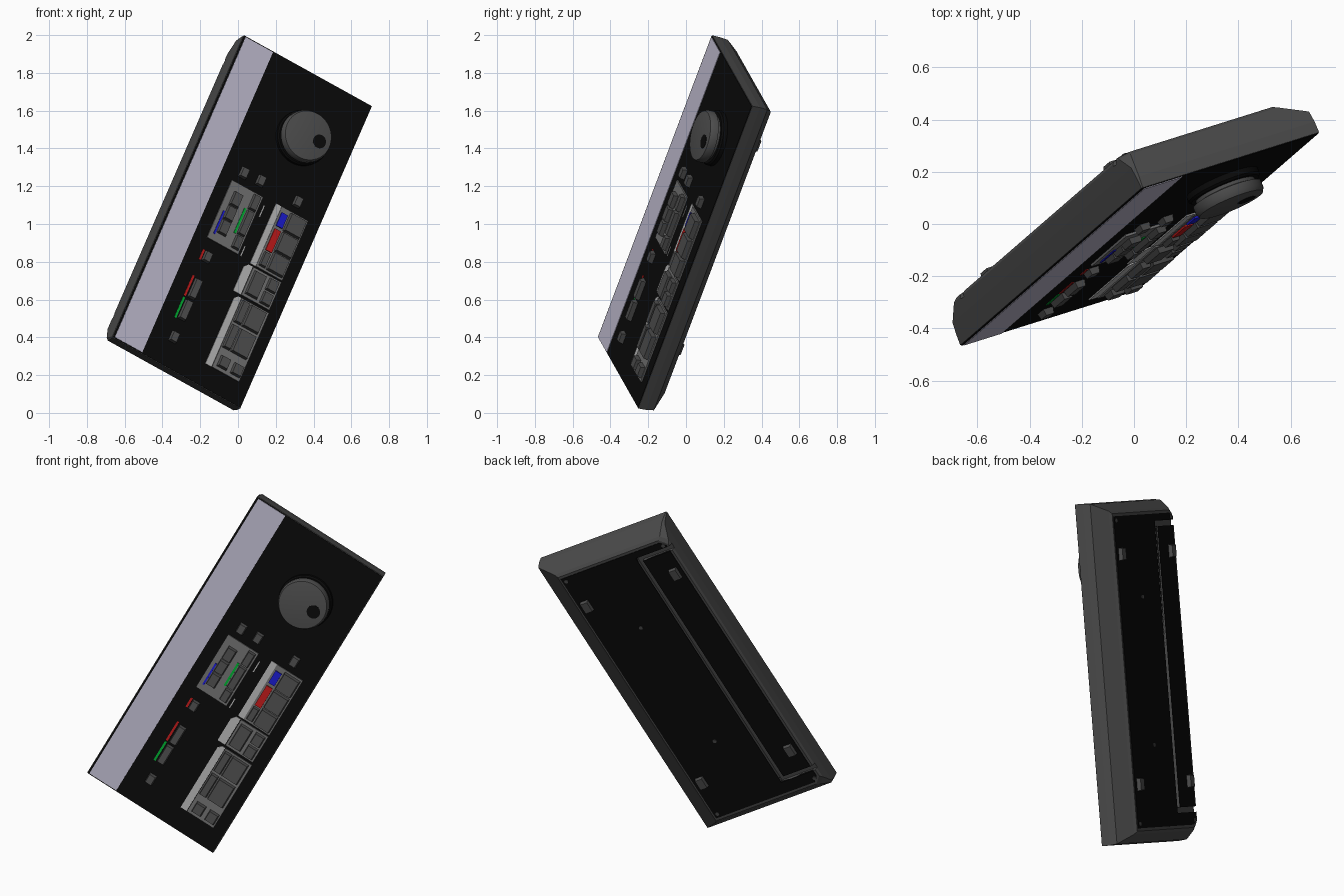
import bpy, bmesh, math
from mathutils import Matrix, Vector

if "Cube" in bpy.data.objects:
    bpy.data.objects.remove(bpy.data.objects["Cube"])

# Tilted device frame: X = panel width, Y = panel length, Z = out of the panel
U = Vector((.3774, .327, .8663)).normalized()
V = Vector((.8435, .2646, -.4671))
V = (V - U * V.dot(U)).normalized()
N = V.cross(U)
M = Matrix((V, U, N)).transposed().to_4x4()
M.translation = (.021, -.057, 1.012)


def mat(name, r, g, b):
    m = bpy.data.materials.new(name)
    m.diffuse_color = (r, g, b, 1)
    m.use_nodes = True
    m.node_tree.nodes["Principled BSDF"].inputs["Base Color"].default_value = m.diffuse_color
    return m


BLACK = mat("black", .003, .003, .003)
BODY = mat("body_grey", .07, .07, .07)
KEY = mat("key_grey", .075, .075, .075)
PLATE = mat("plate_grey", .16, .16, .16)
PALE = mat("pale_grey", .45, .45, .45)
SILVER = mat("silver", .5, .48, .6)
RED = mat("red", .5, .01, .01)
GREEN = mat("green", 0, .4, .03)
BLUE = mat("blue", .01, .01, .6)


def finish(bm, name, m):
    bmesh.ops.recalc_face_normals(bm, faces=bm.faces)
    me = bpy.data.meshes.new(name)
    bm.to_mesh(me)
    bm.free()
    ob = bpy.data.objects.new(name, me)
    bpy.context.collection.objects.link(ob)
    me.materials.append(m)
    ob.matrix_world = M
    return ob


def loft(name, rings, m):
    bm = bmesh.new()
    loops = [[bm.verts.new(p) for p in r] for r in rings]
    for a, b in zip(loops, loops[1:]):
        for i in range(len(a)):
            j = (i + 1) % len(a)
            bm.faces.new((a[i], a[j], b[j], b[i]))
    bm.faces.new(loops[0])
    bm.faces.new(loops[-1])
    return finish(bm, name, m)


def box(name, x0, x1, y0, y1, z0, z1, m, taper=0):
    def ring(z, t):
        return [(x0 + t, y0 + t, z), (x1 - t, y0 + t, z), (x1 - t, y1 - t, z), (x0 + t, y1 - t, z)]
    return loft(name, [ring(z0, 0), ring(z1, taper)], m)


def lathe(name, profile, cx, cy, m, n=48):
    rings = [[(cx + r * math.cos(2 * math.pi * i / n), cy + r * math.sin(2 * math.pi * i / n), z)
              for i in range(n)] for r, z in profile]
    ob = loft(name, rings, m)
    bpy.context.view_layer.objects.active = ob
    ob.select_set(True)
    bpy.ops.object.shade_smooth_by_angle(angle=math.radians(30))
    ob.select_set(False)
    return ob


def key(name, cx, cy, w, l, z0=0, h=.028, m=KEY):
    return box(name, cx - w / 2, cx + w / 2, cy - l / 2, cy + l / 2, z0, z0 + h, m, .005)


# Case: straight rim, then sloped ends and right side, clipped left corners
W, L = .4025, .9235


def case_ring(z, end, right, left, cut):
    x0, x1, y = -W + left, W - right, L - end
    return [(x0, -y + cut, z), (x0 + cut, -y, z), (x1, -y, z),
            (x1, y, z), (x0 + cut, y, z), (x0, y - cut, z)]


case = loft("case", [case_ring(0, 0, 0, 0, .004), case_ring(-.045, 0, 0, 0, .008),
                     case_ring(-.09, .005, .003, 0, .012), case_ring(-.15, .05, .095, .003, .035),
                     case_ring(-.162, .065, .11, .012, .04)], BODY)
back = loft("back_plate", [case_ring(-.15, .08, .12, .025, .03), case_ring(-.165, .08, .12, .025, .03)], BLACK)

# Cable channel in the back
for k, (a, b, c, d) in enumerate([(-.205, -.175, -.75, .79), (-.45, -.175, -.775, -.745), (-.45, -.175, .775, .805)]):
    cutter = box("channel_cutter", a, b, c, d, -.2, -.142, BODY)
    cutter.hide_render = True
    cutter.hide_set(True)
    for ob in (case, back):
        md = ob.modifiers.new("channel", 'BOOLEAN')
        md.operation, md.object, md.solver = 'DIFFERENCE', cutter, 'EXACT'

# Feet and screws
for y in (.637, -.608):
    for x in (-.33, .235):
        box("foot", x - .025, x + .025, y - .035, y + .035, -.163, -.187, KEY, .004)
for x, y in [(-.36, .82), (.26, .82), (-.36, -.82), (.26, -.82), (.03, .4), (.03, -.4)]:
    lathe("screw", [(.011, -.163), (.011, -.168)], x, y, KEY, 12)

# Front faceplate and silver strip
box("faceplate", -W + .003, W - .003, -L + .003, L - .003, -.002, .003, BLACK)
box("silver_strip", -.39, -.218, -.917, .917, 0, .006, SILVER)

# Jog dial with a finger dimple
DX, DY = .118, .572
lathe("dial_base", [(.148, 0), (.148, .025), (.14, .034), (.12, .034)], DX, DY, BLACK)
lathe("dial", [(.122, .03), (.122, .047), (.14, .052), (.14, .078), (.132, .095), (.128, .096)], DX, DY, KEY)
lathe("finger_dimple", [(.037, .094), (.037, .0975), (.032, .0975)], DX + .069, DY, BLACK, 24)

# Single keys
for x, y, l in [(-.091, -.756, .06), (-.093, -.593, .115), (-.091, -.463, .115), (-.1, -.272, .06),
                (-.099, .242, .06), (.003, .249, .06), (.236, .246, .06)]:
    key("single_key", x, y, .045, l)

# Transport panel
box("transport_panel", -.145, .05, -.175, .175, 0, .012, PLATE)
for y in (-.085, 0, .085):
    key("transport_key", -.082, y, .055, .08, .01, .025)
for y, l in [(-.122, .075), (-.005, .145), (.12, .09)]:
    key("transport_key", .018, y, .045, l, .01, .025)

# Edit panel
box("edit_panel", .165, .33, -.185, .18, 0, .012, PLATE)
box("edit_label", .13, .168, -.185, .18, 0, .008, PALE)
for y, l in [(.115, .11), (-.005, .115), (-.122, .105)]:
    key("edit_key", .272, y, .1, l, .01, .028)
key("edit_key", .195, -.13, .04, .085, .01, .02)

# Small middle panel with a pointed label
box("middle_panel", .155, .33, -.365, -.195, 0, .012, PLATE)
loft("middle_label", [[(.105, -.365, z), (.152, -.365, z), (.152, -.195, z), (.125, -.195, z), (.105, -.22, z)]
                      for z in (0, .008)], PALE)
for x, y, w, l in [(.205, -.28, .075, .14), (.29, -.24, .06, .07), (.29, -.32, .06, .07)]:
    key("middle_key", x, y, w, l, .01, .024)

# Lower panel with a pointed label
box("lower_panel", .165, .335, -.8, -.38, 0, .012, PLATE)
loft("lower_label", [[(.125, -.8, z), (.163, -.8, z), (.163, -.38, z), (.145, -.38, z), (.125, -.4, z)]
                     for z in (0, .008)], PALE)
for x, y, w, l in [(.272, -.605, .1, .14), (.272, -.455, .1, .13), (.194, -.605, .045, .14),
                   (.194, -.455, .045, .13), (.215, -.75, .06, .065), (.298, -.75, .06, .065)]:
    key("lower_key", x, y, w, l, .01, .026)

# Coloured indicator bars
for n, x, y, w, l, z, m in [
        ("green_bar", -.128, -.593, .012, .125, .006, GREEN), ("red_bar", -.128, -.46, .012, .125, .006, RED),
        ("red_bar", -.132, -.272, .012, .06, .006, RED), ("blue_bar", -.118, -.07, .01, .14, .016, BLUE),
        ("green_bar", -.016, -.005, .012, .15, .016, GREEN), ("red_tab", .195, -.014, .038, .13, .02, RED),
        ("blue_tab", .195, .109, .038, .08, .02, BLUE), ("white_tick", .076, .104, .006, .07, .005, PALE),
        ("white_tick", .068, -.145, .006, .06, .005, PALE)]:
    box(n, x - w / 2, x + w / 2, y - l / 2, y + l / 2, 0, z, m)
